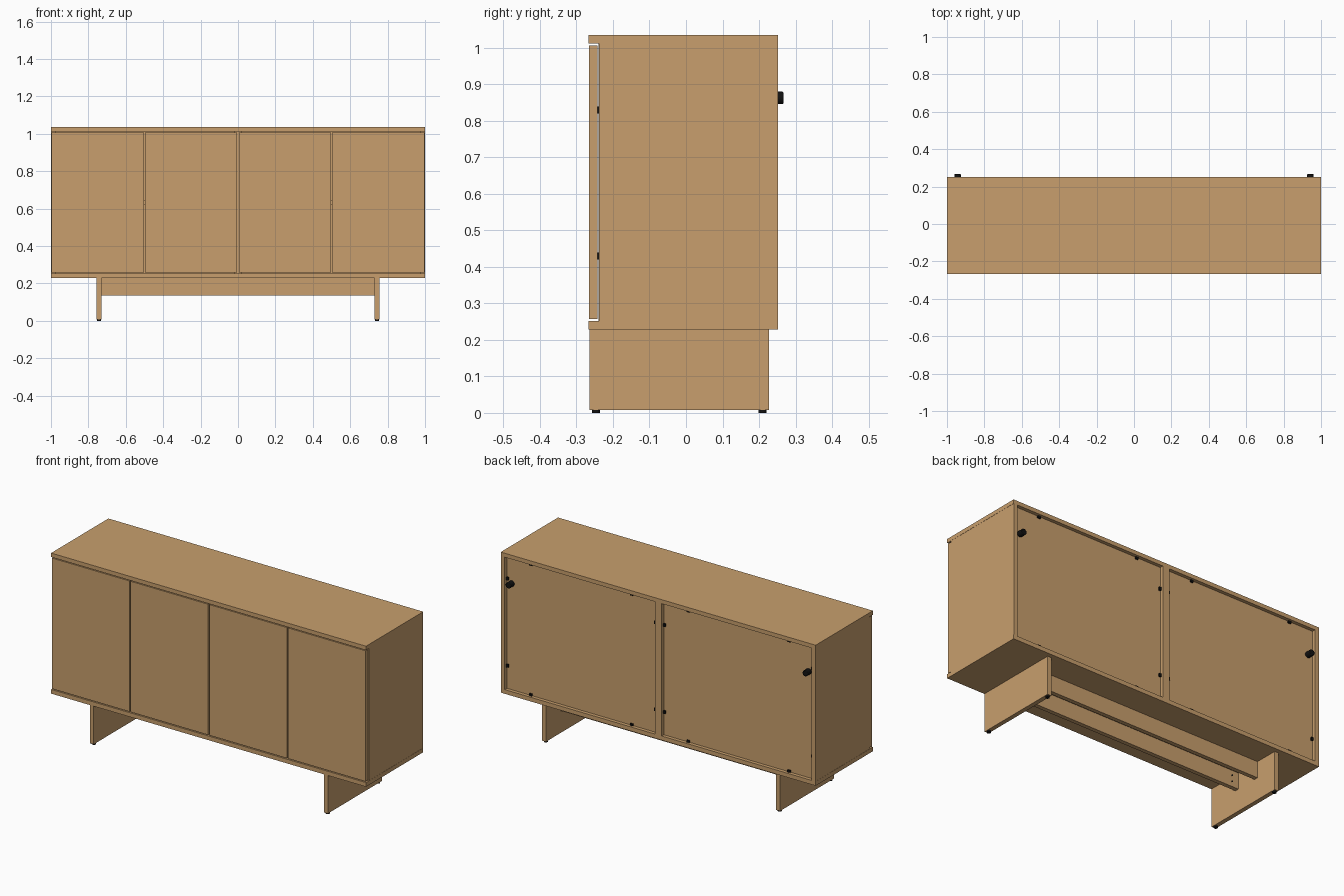
import bpy, math

if "Cube" in bpy.data.objects:
    bpy.data.objects.remove(bpy.data.objects["Cube"])


def material(name, rgb):
    m = bpy.data.materials.new(name)
    m.diffuse_color = (*rgb, 1)
    m.use_nodes = True
    m.node_tree.nodes["Principled BSDF"].inputs["Base Color"].default_value = m.diffuse_color
    return m


WOOD = material("oak wood", (0.578, 0.347, 0.153))
BLACK = material("black plastic", (0.006, 0.006, 0.006))


def box(name, x, y, z, mat=WOOD):
    """Axis-aligned box from (min, max) ranges."""
    bpy.ops.mesh.primitive_cube_add(size=1, location=[(a + b) / 2 for a, b in (x, y, z)])
    o = bpy.context.object
    o.name = name
    o.scale = [b - a for a, b in (x, y, z)]
    bpy.ops.object.transform_apply(location=False, rotation=False, scale=True)
    o.data.materials.append(mat)
    return o


def disc(name, loc, r, depth, along_y=False, bevel=0, sides=24):
    """Black cylinder standing on z or lying along y."""
    bpy.ops.mesh.primitive_cylinder_add(
        vertices=sides, radius=r, depth=depth, location=loc,
        rotation=(math.pi / 2 if along_y else 0, 0, 0))
    o = bpy.context.object
    o.name = name
    o.data.materials.append(BLACK)
    if bevel:
        b = o.modifiers.new("rounded rim", 'BEVEL')
        b.width, b.segments = bevel, 2
    bpy.ops.object.shade_smooth_by_angle(angle=math.radians(35))
    return o


BACK = 0.252      # rear edge of the case
PANEL = 0.232     # rear face of the recessed back panels
T = 0.024         # board thickness

# Case: top, bottom and double centre divider
box("top_board", (-1, 1), (-0.267, BACK), (1.012, 1.035))
box("bottom_board", (-1, 1), (-0.267, BACK), (0.228, 0.252))
box("centre_divider", (-0.022, 0.022), (-0.24, BACK), (0.252, 1.012))

# Four doors, hung just clear of the case
for i, (a, b) in enumerate([(-0.996, -0.503), (-0.497, -0.005), (0.005, 0.497), (0.503, 0.996)]):
    box(f"door_{i + 1}", (a, b), (-0.266, -0.243), (0.257, 1.007))

for s, side in ((-1, "left"), (1, "right")):
    def span(a, b):
        return tuple(sorted((s * a, s * b)))

    # Side wall, recessed back panel and inner shelf
    box(f"{side}_side", span(0.999 - T, 0.999), (-0.239, BACK), (0.252, 1.012))
    box(f"{side}_back_panel", span(0.022, 0.975), (PANEL - 0.01, PANEL), (0.252, 1.012))
    box(f"{side}_shelf", span(0.022, 0.975), (-0.2, PANEL - 0.01), (0.62, 0.644))

    # Door bumpers in the gap behind the doors
    for z in (0.43, 0.83):
        box(f"{side}_door_bumper", span(0.98, 0.99), (-0.244, -0.238), (z - 0.01, z + 0.01), BLACK)

    # Wall spacer knob at the upper rear corner
    disc(f"{side}_wall_spacer", (s * 0.943, 0.249, 0.863), 0.017, 0.036, True, 0.003)

    # Small clips holding the back panel
    for x in (0.18, 0.82):
        for z in (0.258, 1.006):
            box(f"{side}_panel_clip", span(x - 0.009, x + 0.009),
                (PANEL, PANEL + 0.008), (z - 0.006, z + 0.006), BLACK)
    for x in (0.028, 0.969):
        for z in (0.385, 0.885):
            box(f"{side}_panel_clip", span(x - 0.006, x + 0.006),
                (PANEL, PANEL + 0.008), (z - 0.009, z + 0.009), BLACK)

    # Panel leg with two glides
    box(f"{side}_leg", span(0.731, 0.756), (-0.265, 0.227), (0.008, 0.228))
    for y in (-0.247, 0.21):
        disc(f"{side}_foot_glide", (s * 0.743, y, 0.005), 0.011, 0.01)

    # Bolt heads at the stretcher end
    for z in (0.165, 0.2):
        disc(f"{side}_stretcher_bolt", (s * 0.69, -0.056, z), 0.005, 0.004, True, 0, 12)

# Two stretchers joining the legs
for name, y in (("front_stretcher", -0.068), ("rear_stretcher", 0.081)):
    box(name, (-0.731, 0.731), (y - 0.012, y + 0.012), (0.135, 0.228))
